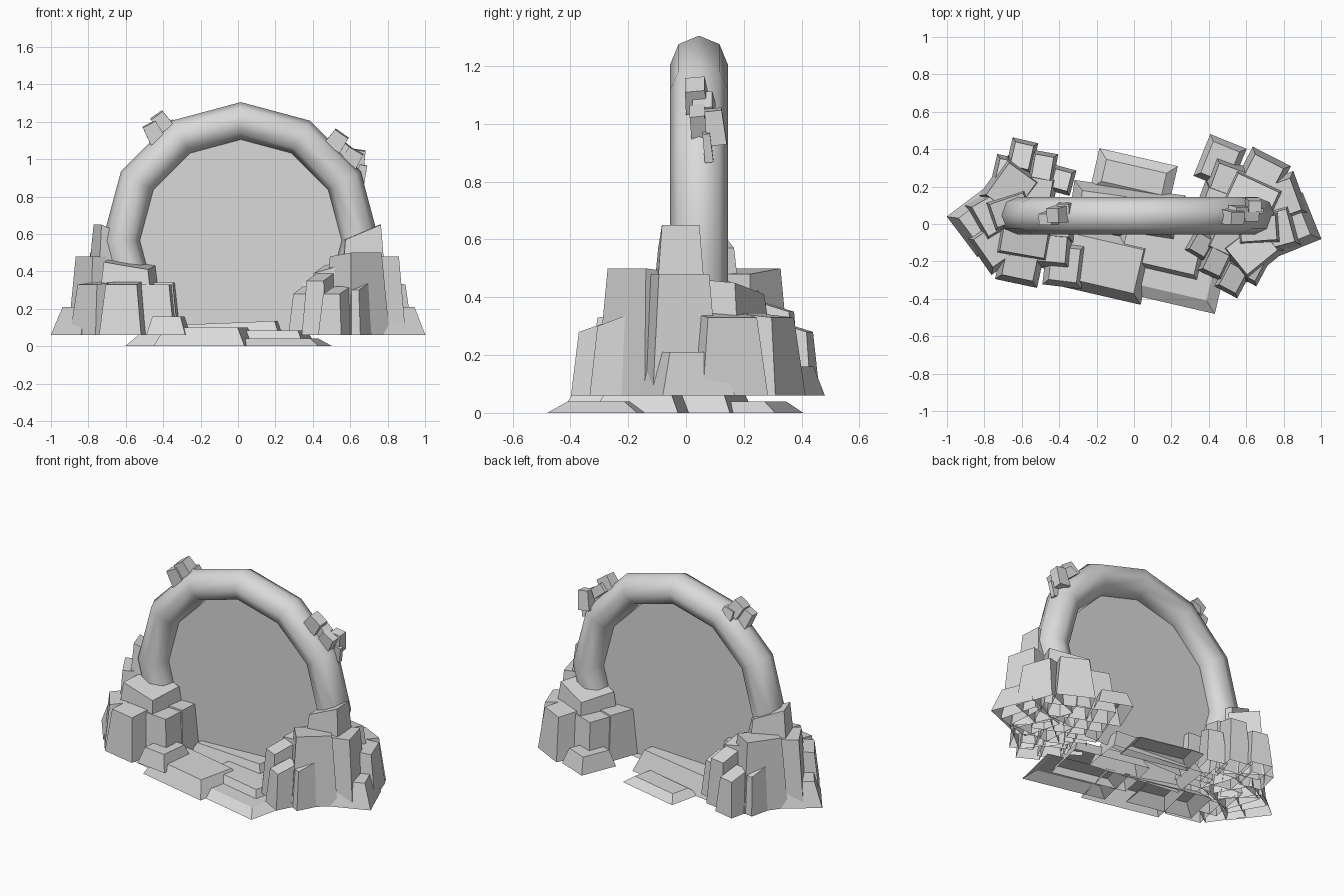
import bpy
import bmesh
from math import sin, cos, pi, radians
from mathutils import Matrix, Vector

if "Cube" in bpy.data.objects:
    bpy.data.objects.remove(bpy.data.objects["Cube"], do_unlink=True)

# Single stone colour
stone = bpy.data.materials.new("pale_grey_stone")
stone.use_nodes = True
grey = (0.7, 0.7, 0.7, 1)
stone.diffuse_color = grey
stone.node_tree.nodes["Principled BSDF"].inputs["Base Color"].default_value = grey

RING_Y, RING_Z = 0.045, 0.565
GROUND = 0.06


def finish(name, bm, smooth=False):
    mesh = bpy.data.meshes.new(name)
    bm.to_mesh(mesh)
    bm.free()
    mesh.materials.append(stone)
    if smooth:
        mesh.shade_smooth()
    obj = bpy.data.objects.new(name, mesh)
    bpy.context.collection.objects.link(obj)


def block(name, x, y, w, d, top, turn, inset=0.03, slope=(0, 0), base=GROUND, place=Matrix()):
    """Tapered box, open below; slope tilts the top along its own x and y."""
    bm = bmesh.new()
    bmesh.ops.create_cube(bm, size=1)
    bm.normal_update()
    bottom = [f for f in bm.faces if f.normal.z < -0.5]
    bmesh.ops.delete(bm, geom=bottom, context='FACES_ONLY')
    for v in bm.verts:
        up = v.co.z > 0
        sx, sy = (1 if v.co.x > 0 else -1), (1 if v.co.y > 0 else -1)
        shrink = inset if up else 0
        v.co.x = sx * (w / 2 - shrink)
        v.co.y = sy * (d / 2 - shrink)
        v.co.z = top + sx * slope[0] + sy * slope[1] if up else base
    bm.transform(place @ Matrix.Translation((x, y, 0)) @ Matrix.Rotation(radians(turn), 4, 'Z'))
    finish(name, bm)


# Arch: an octagonal tube swept around part of a circle
bm = bmesh.new()
rings = []
for i in range(-4, 5):
    a = i * pi / 6
    loop = []
    for j in range(8):
        b = j * pi / 4
        r = 0.64 + 0.1 * cos(b)
        loop.append(bm.verts.new((0.015 + r * sin(a), RING_Y + 0.1 * sin(b), RING_Z + r * cos(a))))
    rings.append(loop)
for p, q in zip(rings, rings[1:]):
    for j in range(8):
        k = (j + 1) % 8
        bm.faces.new((p[j], p[k], q[k], q[j]))
bmesh.ops.recalc_face_normals(bm, faces=bm.faces)
finish("arch_ring", bm, True)

# Flat panel filling the arch
bm = bmesh.new()
edge = [(0.015 + 0.6 * sin(i * pi / 6), RING_Y, RING_Z + 0.6 * cos(i * pi / 6)) for i in range(-4, 5)]
edge += [(0.4, RING_Y, GROUND), (-0.38, RING_Y, GROUND)]
bm.faces.new([bm.verts.new(c) for c in edge])
finish("portal_panel", bm)

# Rock cluster, relative to the foot of the arch: x, y, w, d, top, turn, inset, slope
ROCKS = {
    "tall_rock": (0.015, -0.065, 0.28, 0.22, 0.61, 4, 0.045, (0.04, 0.0)),
    "core_rock": (-0.03, 0.08, 0.32, 0.30, 0.44, -25, 0.04, (0.02, -0.01)),
    "outer_rock": (-0.02, -0.175, 0.27, 0.24, 0.49, 39, 0.03, (0, -0.01)),
    "outer_side_rock": (0.10, -0.07, 0.24, 0.24, 0.48, 15, 0.03, (0, 0)),
    "side_rock": (0.13, 0.09, 0.24, 0.24, 0.34, 20, 0.03, (-0.01, 0)),
    "low_rock": (0.19, -0.04, 0.24, 0.27, 0.21, 22, 0.045, (0, 0)),
    "back_inner_rock": (-0.19, 0.29, 0.21, 0.24, 0.16, -22, 0.03, (0, 0)),
    "back_outer_rock": (0.03, 0.21, 0.23, 0.25, 0.34, -27, 0.03, (0, -0.01)),
    "back_middle_rock": (-0.14, 0.17, 0.24, 0.24, 0.33, -20, 0.03, (0, 0)),
    "inner_rock": (-0.22, 0.06, 0.18, 0.22, 0.34, -20, 0.03, (0, 0)),
    "front_column": (-0.12, -0.33, 0.14, 0.17, 0.30, -28, 0.02, (0, 0.02)),
    "front_outer_column": (-0.02, -0.27, 0.14, 0.16, 0.32, -28, 0.02, (0, 0.02)),
    "front_inner_column": (-0.21, -0.24, 0.14, 0.17, 0.37, -25, 0.02, (0, 0.02)),
    "inner_column": (-0.29, -0.15, 0.13, 0.14, 0.30, -30, 0.02, (0, 0.02)),
    "rear_column": (-0.15, -0.13, 0.20, 0.18, 0.43, -25, 0.025, (0.02, 0.02)),
}
for side, x, y, turn in (("left", 0.65, 0.04, 0), ("right", -0.63, 0.015, 195)):
    place = Matrix.Translation((x, y, 0)) @ Matrix.Rotation(radians(turn), 4, 'Z')
    for name, spec in ROCKS.items():
        block(side + "_" + name, *spec, place=place)

# Stepped slabs between the rock clusters: x, y, w, d, top, turn, inset, slope
SLABS = {
    "front_step": (-0.17, -0.21, 0.50, 0.34, 0.10, -13, 0.05),
    "low_front_slab": (0.21, -0.265, 0.53, 0.32, 0.04, -13, 0.06),
    "middle_step": (0.15, -0.12, 0.48, 0.30, 0.085, -13, 0.04),
    "threshold": (-0.04, 0.06, 0.60, 0.27, 0.125, -8, 0.05, (0.01, 0)),
    "low_back_slab": (0.0, 0.25, 0.43, 0.22, 0.04, -13, 0.05),
    "low_side_slab": (-0.37, -0.13, 0.42, 0.26, 0.06, -13, 0.06),
}
for name, spec in SLABS.items():
    block(name, *spec, base=0)

# Small stones clinging to the arch: x, y, z, w, d, h, tilt
CHIPS = [
    (-0.41, 0.05, 1.20, 0.09, 0.09, 0.09, -35),
    (-0.45, 0.03, 1.14, 0.09, 0.07, 0.11, -28),
    (-0.37, 0.08, 1.17, 0.08, 0.07, 0.06, -20),
    (0.53, 0.035, 1.10, 0.10, 0.08, 0.09, 35),
    (0.56, 0.06, 1.06, 0.10, 0.08, 0.06, 40),
    (0.60, 0.045, 0.99, 0.10, 0.06, 0.13, 30),
    (0.64, 0.10, 0.99, 0.08, 0.07, 0.12, 8),
    (0.66, 0.075, 0.92, 0.05, 0.03, 0.10, 12),
]
for n, (x, y, z, w, d, h, tilt) in enumerate(CHIPS):
    bm = bmesh.new()
    bmesh.ops.create_cube(bm, size=1)
    for v in bm.verts:
        taper = 0.85 if v.co.z > 0 else 1
        v.co = Vector((v.co.x * w * taper, v.co.y * d * taper, v.co.z * h))
    bm.transform(Matrix.Translation((x, y, z)) @ Matrix.Rotation(radians(tilt), 4, 'Y')
                 @ Matrix.Rotation(radians(6), 4, 'X'))
    finish("arch_chip_%d" % (n + 1), bm)
